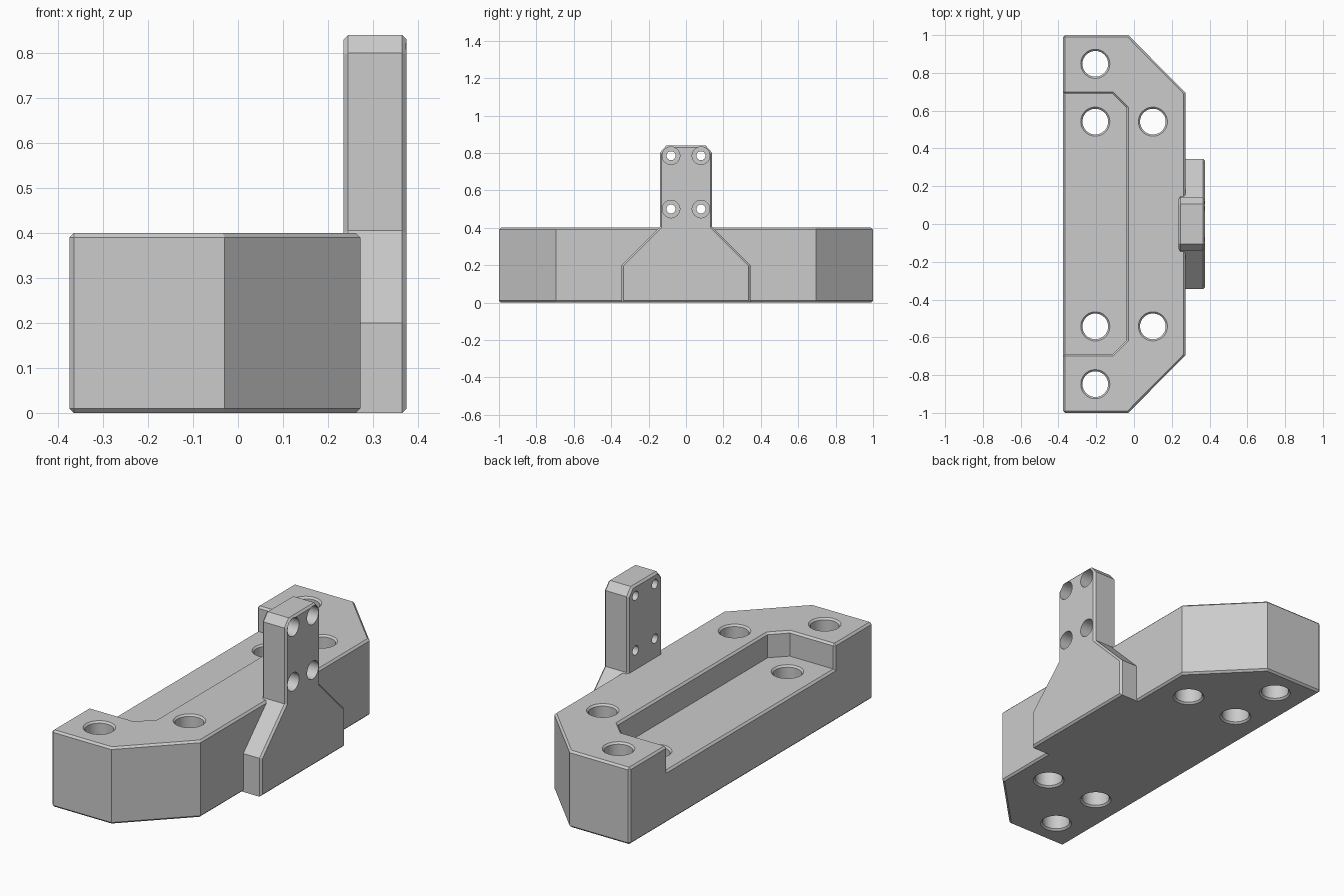
import bpy, bmesh, math
from mathutils import Matrix

if "Cube" in bpy.data.objects:
    bpy.data.objects.remove(bpy.data.objects["Cube"])

grey = bpy.data.materials.new("machined grey")
grey.diffuse_color = (0.6, 0.6, 0.6, 1)
grey.use_nodes = True
grey.node_tree.nodes["Principled BSDF"].inputs["Base Color"].default_value = grey.diffuse_color


def add_object(name, bm):
    bmesh.ops.recalc_face_normals(bm, faces=bm.faces[:])
    mesh = bpy.data.meshes.new(name)
    bm.to_mesh(mesh)
    bm.free()
    mesh.materials.append(grey)
    obj = bpy.data.objects.new(name, mesh)
    bpy.context.collection.objects.link(obj)
    return obj


def prism(name, outline, start, end, axis="Z"):
    """Extrude a 2D outline along Z (x, y points) or X (y, z points)."""
    bm = bmesh.new()
    place = (lambda a, b: (a, b, start)) if axis == "Z" else (lambda a, b: (start, a, b))
    face = bm.faces.new([bm.verts.new(place(a, b)) for a, b in outline])
    new = bmesh.ops.extrude_face_region(bm, geom=[face])["geom"]
    shift = (0, 0, end - start) if axis == "Z" else (end - start, 0, 0)
    bmesh.ops.translate(bm, verts=[g for g in new if isinstance(g, bmesh.types.BMVert)], vec=shift)
    return add_object(name, bm)


def turned(name, profile, matrix, steps=48):
    """Closed solid turned around an axis from (radius, height) points."""
    bm = bmesh.new()
    rings = [[bm.verts.new((r * math.cos(2 * math.pi * i / steps),
                            r * math.sin(2 * math.pi * i / steps), h))
              for i in range(steps)] for r, h in profile]
    for low, high in zip(rings, rings[1:]):
        for i in range(steps):
            j = (i + 1) % steps
            bm.faces.new((low[i], low[j], high[j], high[i]))
    bm.faces.new(rings[0][::-1])
    bm.faces.new(rings[-1])
    bm.transform(matrix)
    return add_object(name, bm)


def cut(obj, cutter):
    mod = obj.modifiers.new("cut", "BOOLEAN")
    mod.operation, mod.solver, mod.object = "DIFFERENCE", "EXACT", cutter
    graph = bpy.context.evaluated_depsgraph_get()
    mesh = bpy.data.meshes.new_from_object(obj.evaluated_get(graph))
    obj.modifiers.clear()
    obj.data = mesh
    bpy.data.objects.remove(cutter)


def chamfer(obj, planes, width):
    """Chamfer the sharp edges lying in any of the (axis, value) planes."""
    bm = bmesh.new()
    bm.from_mesh(obj.data)
    edges = [e for e in bm.edges
             if e.calc_face_angle(0) > 0.3
             and any(all(abs(v.co[a] - p) < 1e-4 for v in e.verts) for a, p in planes)]
    bmesh.ops.bevel(bm, geom=edges, offset=width, offset_type="OFFSET",
                    segments=1, profile=0.5, affect="EDGES")
    bm.to_mesh(obj.data)
    bm.free()


def smooth_holes(obj):
    bpy.ops.object.select_all(action="DESELECT")
    obj.select_set(True)
    bpy.context.view_layer.objects.active = obj
    bpy.ops.object.shade_smooth_by_angle(angle=math.radians(20))


BACK, HEIGHT, FLOOR = -0.375, 0.4, 0.27

# Base block with clipped front corners
base = prism("base_block", [(BACK, -1), (-0.03, -1), (0.272, -0.695), (0.272, 0.695),
                            (-0.03, 1), (BACK, 1)], 0, HEIGHT)

# Open pocket along the back
cut(base, prism("pocket_cutter", [(-0.6, -0.69), (-0.115, -0.69), (-0.04, -0.615),
                                  (-0.04, 0.615), (-0.115, 0.69), (-0.6, 0.69)], FLOOR, 0.6))
chamfer(base, [(2, 0), (2, HEIGHT), (0, BACK)], 0.01)

# Vertical bolt holes with chamfered rims
R, C = 0.068, 0.009
for x, y, top in ((-0.205, 0.848, HEIGHT), (-0.205, 0.542, FLOOR), (0.10, 0.542, HEIGHT)):
    for side in (-1, 1):
        profile = [(R + C, -0.05), (R + C, 0), (R, C), (R, top - C), (R + C, top), (R + C, top + 0.05)]
        cut(base, turned("bolt_cutter", profile, Matrix.Translation((x, side * y, 0))))
smooth_holes(base)

# Upright mounting plate with a flared foot
half = [(0.345, 0), (0.345, 0.2), (0.14, 0.405), (0.14, 0.80), (0.105, 0.84)]
plate = prism("upright_plate", half + [(-y, z) for y, z in reversed(half)], 0.235, 0.375, "X")
chamfer(plate, [(0, 0.235), (0, 0.375)], 0.01)

# Counterbored screw holes through the plate
turn = Matrix.Rotation(math.pi / 2, 4, "Y")
for y in (-0.08, 0.08):
    for z in (0.5, 0.785):
        profile = [(0.024, 0.2), (0.024, 0.305), (0.047, 0.305), (0.047, 0.42)]
        cut(plate, turned("screw_cutter", profile, Matrix.Translation((0, y, z)) @ turn))
smooth_holes(plate)
